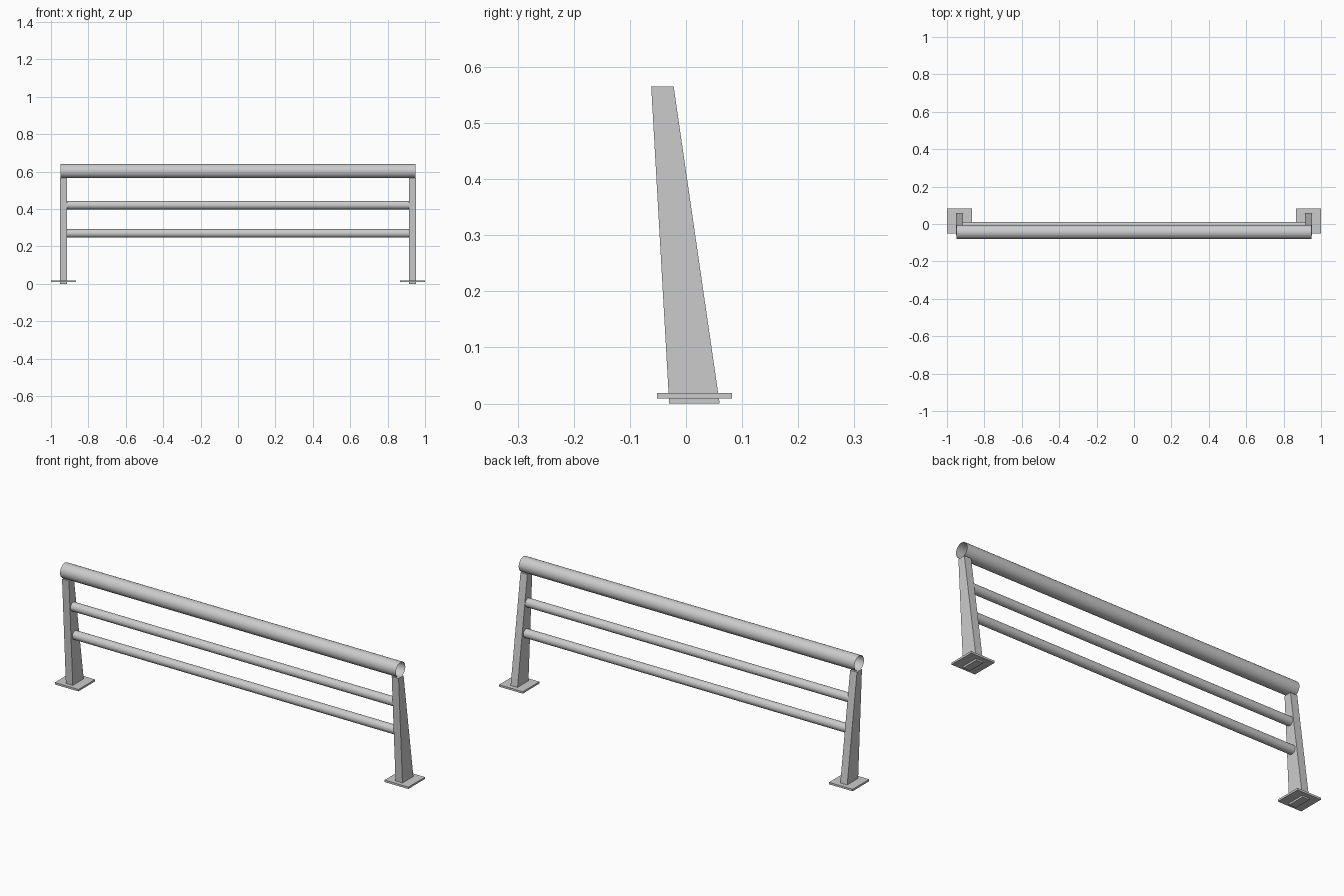
import bpy, bmesh
from math import pi

if "Cube" in bpy.data.objects:
    bpy.data.objects.remove(bpy.data.objects["Cube"])


def finish(name, bm):
    bmesh.ops.recalc_face_normals(bm, faces=bm.faces)
    mesh = bpy.data.meshes.new(name)
    bm.to_mesh(mesh)
    bm.free()
    obj = bpy.data.objects.new(name, mesh)
    bpy.context.collection.objects.link(obj)
    return obj


def tube(name, half_len, y, z, r):
    # open-ended thin tube along x
    bpy.ops.mesh.primitive_cylinder_add(vertices=32, radius=r, depth=2 * half_len,
                                        end_fill_type='NOTHING', location=(0, y, z),
                                        rotation=(0, pi / 2, 0))
    bpy.context.object.name = name
    bpy.ops.object.shade_smooth_by_angle()


def prism(name, x0, x1, profile):
    # (y, z) side profile extruded from x0 to x1
    bm = bmesh.new()
    face = bm.faces.new([bm.verts.new((x0, y, z)) for y, z in profile])
    ext = bmesh.ops.extrude_face_region(bm, geom=[face])
    verts = [v for v in ext['geom'] if isinstance(v, bmesh.types.BMVert)]
    bmesh.ops.translate(bm, verts=verts, vec=(x1 - x0, 0, 0))
    return finish(name, bm)


# Tapered, leaning posts and their base plates
post_profile = [(-0.030, 0), (0.060, 0), (-0.022, 0.565), (-0.062, 0.565)]
plate_profile = [(-0.052, 0.009), (0.082, 0.009), (0.082, 0.019), (-0.052, 0.019)]
for side, s in (("left", -1), ("right", 1)):
    prism(side + "_post", s * 0.913, s * 0.952, post_profile)
    prism(side + "_base_plate", s * 0.866, s * 1.0, plate_profile)

# Thick top rail and two thinner rails between the posts
tube("top_rail", 0.95, -0.043, 0.603, 0.038)
tube("upper_rail", 0.95, -0.027, 0.421, 0.0225)
tube("lower_rail", 0.95, -0.012, 0.270, 0.0225)
